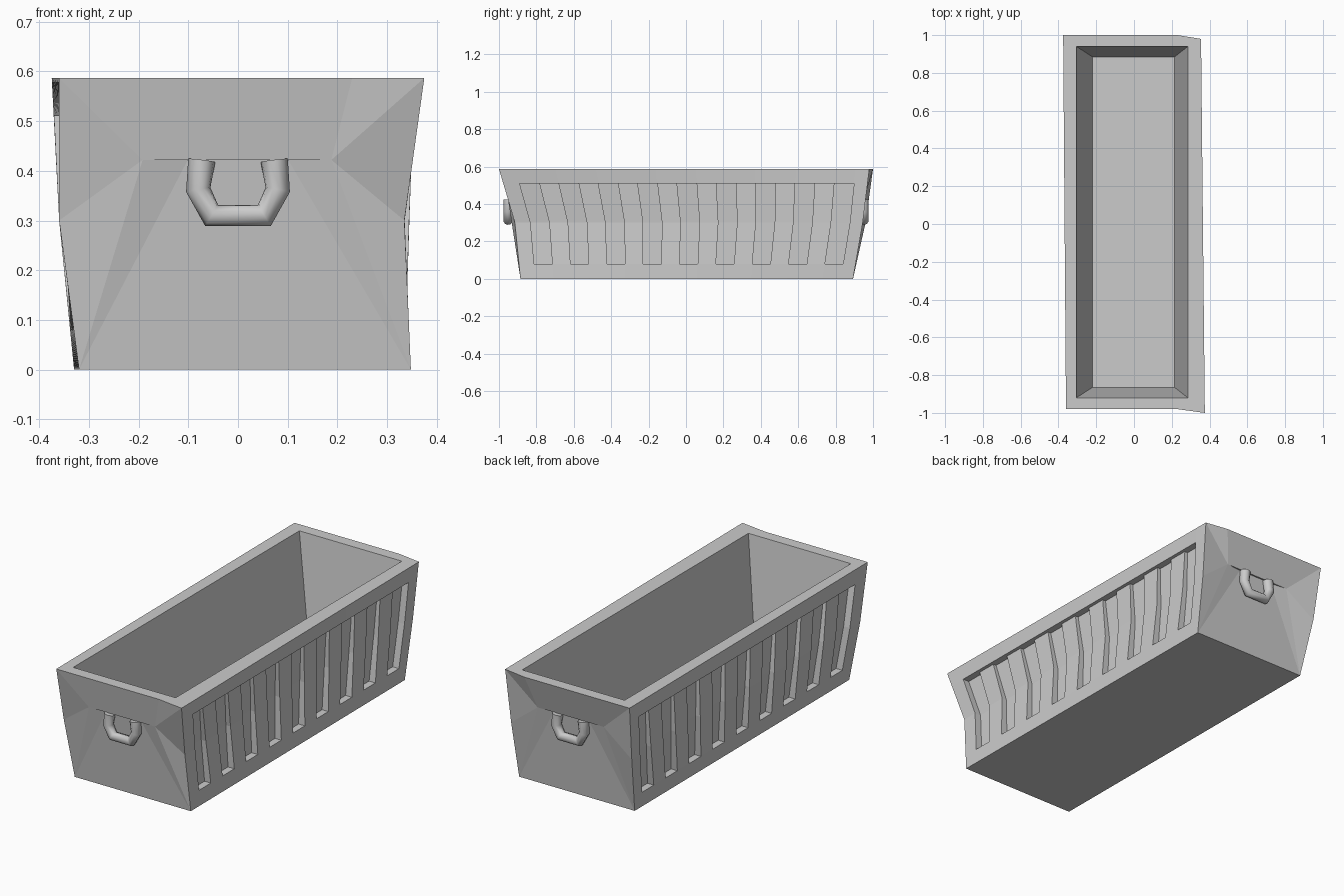
import bpy, bmesh
from mathutils import Vector

if "Cube" in bpy.data.objects:
    bpy.data.objects.remove(bpy.data.objects["Cube"])

# slightly irregular corner posts: (x, y) at the bottom, at the bend and at the top
ZB, ZM, ZT = 0.0, 0.30, 0.587
FR = [(.348, -.885), (.335, -.915), (.375, -1.0)]
BR = [(.335, .893), (.345, .945), (.355, .98)]
FL = [(-.32, -.885), (-.36, -.918), (-.36, -.98)]
BL = [(-.33, .893), (-.36, .96), (-.375, 1.0)]

bm = bmesh.new()


def face(pts, out):
    """Add a face that looks towards 'out'."""
    f = bm.faces.new([bm.verts.new(p) for p in pts])
    f.normal_update()
    if f.normal.dot(Vector(out)) < 0:
        f.normal_flip()


def post(c, z):
    k = 0 if z <= ZM else 1
    z0, z1 = ((ZB, ZM), (ZM, ZT))[k]
    a, b = Vector((*c[k], z0)), Vector((*c[k + 1], z1))
    return a.lerp(b, (z - z0) / (z1 - z0))


# long sides: a frame around alternating recessed grooves and raised slats
SEG = 17
US = [0] + [.045 + .918 * i / SEG for i in range(SEG + 1)] + [1]
ZS = [ZB, .08, ZM, .51, ZT]


def depth(i, j, z):
    if i in (0, SEG + 1) or j in (0, 3):
        return 0.0
    return .036 if i % 2 else .018 * (z - .08) / .43


def side(front, back, sx):
    def p(u, z, d):
        return post(front, z).lerp(post(back, z), u) - Vector((sx * d, 0, 0))

    for i in range(SEG + 2):
        for j in range(4):
            u0, u1, z0, z1 = US[i], US[i + 1], ZS[j], ZS[j + 1]
            d0, d1 = depth(i, j, z0), depth(i, j, z1)
            face([p(u0, z0, d0), p(u1, z0, d0), p(u1, z1, d1), p(u0, z1, d1)], (sx, 0, 0))
            if i <= SEG:
                e0, e1 = depth(i + 1, j, z0), depth(i + 1, j, z1)
                if abs(e1 - d1) > 1e-5:
                    pts = [p(u1, z0, d0), p(u1, z0, e0), p(u1, z1, e1), p(u1, z1, d1)]
                    if abs(e0 - d0) < 1e-5:
                        pts.pop(1)
                    face(pts, (0, e1 - d1, 0))
            if j < 3:
                e = depth(i, j + 1, z1)
                if abs(e - d1) > 1e-5:
                    face([p(u0, z1, d1), p(u1, z1, d1), p(u1, z1, e), p(u0, z1, e)],
                         (0, 0, e - d1))


side(FR, BR, 1)
side(FL, BL, -1)


def kink(l):
    """Extra point where the end's top edge bends near the right corner."""
    return Vector((.23, l[2][1], ZT))


# short ends: faceted, with a small overhanging ledge above the handle
def end(l, r, s):
    L, R = [[post(c, z) for z in (ZB, ZM, ZT)] for c in (l, r)]
    out, m = (0, s, 0), kink(l)
    a, b = Vector((-.192, s * .951, .422)), Vector((.188, s * .951, .422))
    a2, b2 = Vector((-.10, s * .94, .424)), Vector((.10, s * .94, .424))
    face([L[2], m, b, a], out)
    face([m, R[2], b], out)
    face([a, b, b2, a2], (0, 0, -1))
    for c, rim, low in ((L, a, a2), (R, b, b2)):
        face([c[2], rim, c[1]], out)
        face([c[1], rim, c[0]], out)
        face([rim, low, c[0]], out)
    face([L[0], a2, R[0]], out)
    face([a2, b2, R[0]], out)


end(FL, FR, -1)
end(BL, BR, 1)

# underside, rim and tapered inner cavity
ring = [FL, FR, BR, BL]
face([post(c, ZB) for c in ring], (0, 0, -1))
outer = [post(c, ZT) for c in ring]
extra = {0: [kink(FL)], 2: [kink(BL)]}


def rect(x0, x1, y0, y1, z):
    return [Vector(v) for v in ((x0, y0, z), (x1, y0, z), (x1, y1, z), (x0, y1, z))]


top = rect(-.305, .285, -.92, .94, ZT)
floor = rect(-.22, .215, -.865, .885, .12)
inward = [(0, 1, 0), (-1, 0, 0), (0, -1, 0), (1, 0, 0)]
for k in range(4):
    n = (k + 1) % 4
    face([outer[k], *extra.get(k, []), outer[n], top[n], top[k]], (0, 0, 1))
    face([top[k], top[n], floor[n], floor[k]], inward[k])
face(floor, (0, 0, 1))

bmesh.ops.remove_doubles(bm, verts=bm.verts[:], dist=1e-5)
me = bpy.data.meshes.new("trough_body")
bm.to_mesh(me)
bm.free()
bpy.context.collection.objects.link(bpy.data.objects.new("trough_body", me))

# bent bar handles hanging below both ledges (x, y, z, thickness)
half = [(.073, .948, .421, 1.1), (.080, .951, .362, 1), (.053, .951, .31, 1)]
for name, s in (("front_handle", -1), ("back_handle", 1)):
    cu = bpy.data.curves.new(name, 'CURVE')
    cu.dimensions = '3D'
    cu.bevel_depth = .025
    cu.bevel_resolution = 3
    cu.use_fill_caps = True
    path = [(-x, y, z, t) for x, y, z, t in half] + half[::-1]
    sp = cu.splines.new('POLY')
    sp.points.add(len(path) - 1)
    for pt, (x, y, z, t) in zip(sp.points, path):
        pt.co = (x, s * y, z, 1)
        pt.radius = t
    bpy.context.collection.objects.link(bpy.data.objects.new(name, cu))
